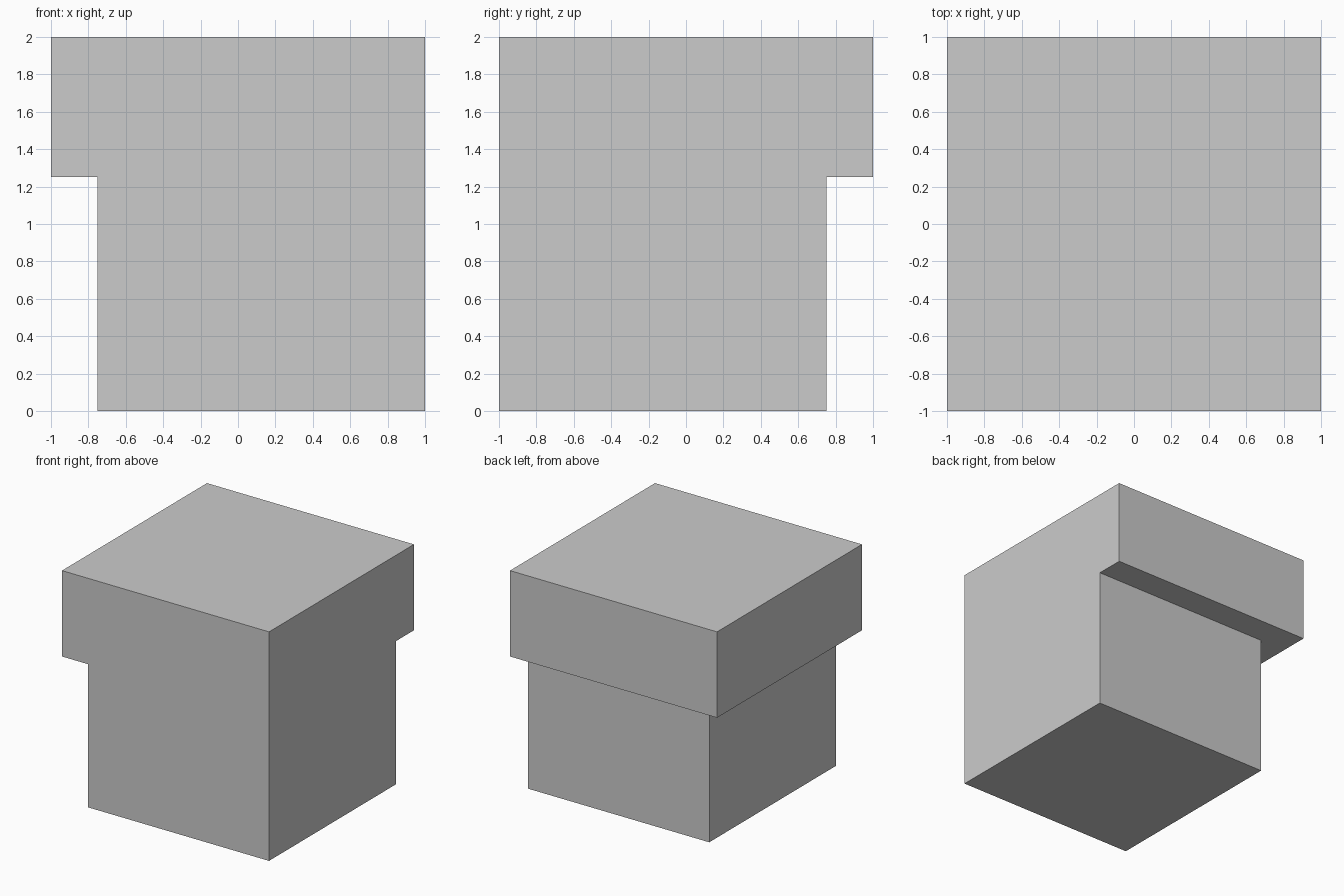
import bpy, bmesh
from mathutils import Matrix, Vector

if "Cube" in bpy.data.objects:
    bpy.data.objects.remove(bpy.data.objects["Cube"])

LEDGE_Z, TOP_Z, INSET = 1.25, 2.0, 0.75

bm = bmesh.new()

# Wide upper block
height = TOP_Z - LEDGE_Z
bmesh.ops.create_cube(bm, size=1.0, matrix=Matrix.Translation((0, 0, LEDGE_Z + height / 2))
                      @ Matrix.Diagonal((2, 2, height, 1)))

def underside():
    return [f for f in bm.faces if f.normal.z < -0.9]

# Split the underside where the narrower body meets the ledge
for co, no in (((-INSET, 0, 0), (1, 0, 0)), ((0, INSET, 0), (0, 1, 0))):
    faces = underside()
    geom = set(faces)
    for f in faces:
        geom.update(f.edges)
        geom.update(f.verts)
    bmesh.ops.bisect_plane(bm, geom=list(geom), plane_co=co, plane_no=no, dist=1e-5)
    bm.normal_update()

# Body pulled down to the floor, flush with the front and right sides
body = [f for f in underside()
        if f.calc_center_median().x > -INSET and f.calc_center_median().y < INSET]
new = bmesh.ops.extrude_face_region(bm, geom=body)["geom"]
bmesh.ops.translate(bm, verts=[v for v in new if isinstance(v, bmesh.types.BMVert)],
                    vec=Vector((0, 0, -LEDGE_Z)))
bmesh.ops.delete(bm, geom=[f for f in body if f.is_valid], context="FACES_ONLY")

# Merge the flush faces into single flat sides
bmesh.ops.dissolve_limit(bm, angle_limit=0.01, verts=bm.verts[:], edges=bm.edges[:])
bmesh.ops.recalc_face_normals(bm, faces=bm.faces[:])

mesh = bpy.data.meshes.new("corner_ledge_block")
bm.to_mesh(mesh)
bm.free()
bpy.context.collection.objects.link(bpy.data.objects.new("corner_ledge_block", mesh))
